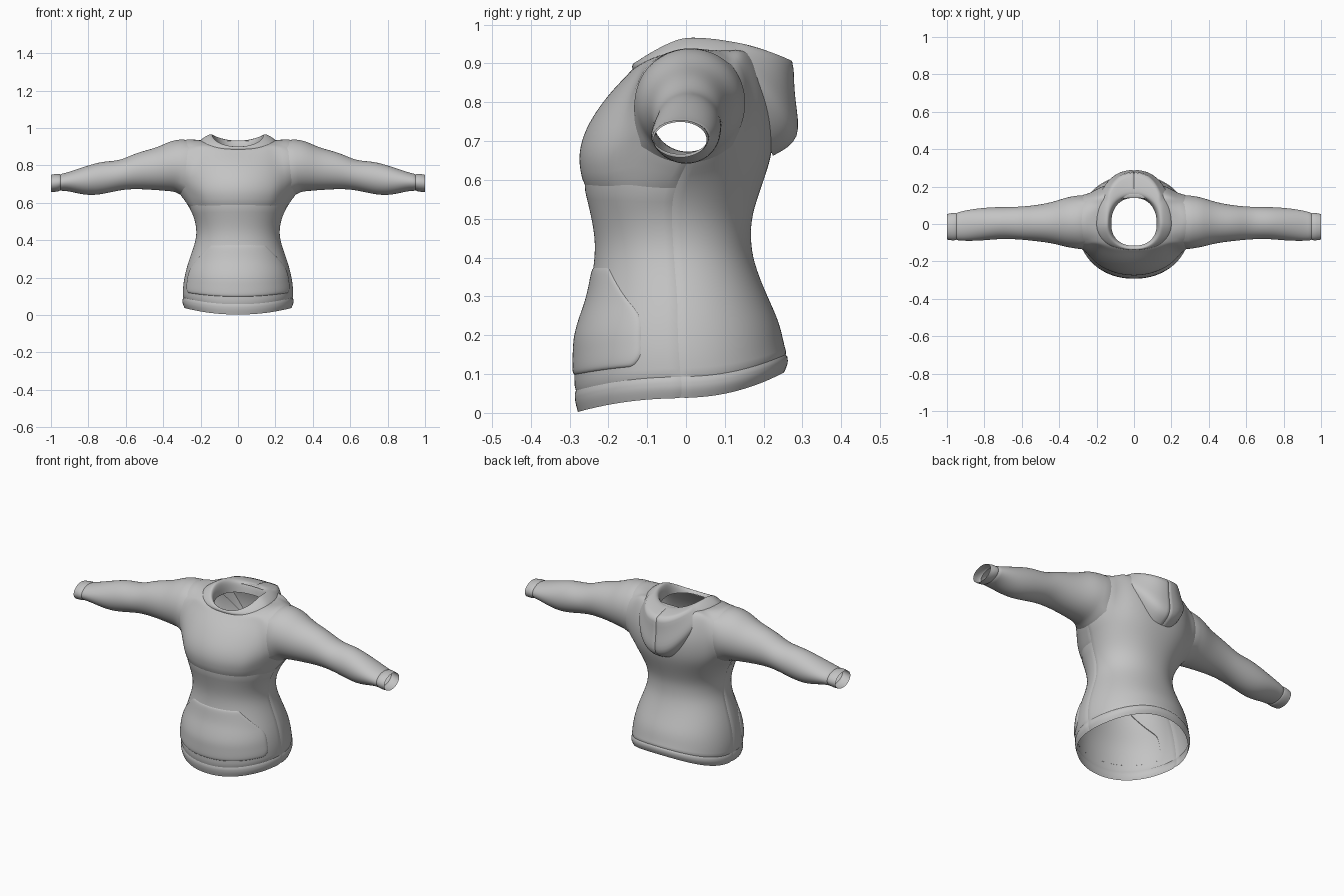
import bpy, bmesh, math

if "Cube" in bpy.data.objects:
    bpy.data.objects.remove(bpy.data.objects["Cube"])

N = 32        # segments around the torso
HALF = 3      # half width of an armhole, in segments
LOW, TOP = 10, 15   # torso rings that bound an armhole

fabric = bpy.data.materials.new("grey_fabric")
fabric.diffuse_color = (0.55, 0.55, 0.55, 1)
fabric.use_nodes = True
fabric.node_tree.nodes["Principled BSDF"].inputs["Base Color"].default_value = fabric.diffuse_color

# torso rings: half width, front y, back y, z at front, side and back
RINGS = [
    (.288, -.280, .254, .002, .038, .105), (.301, -.288, .266, .030, .066, .130),
    (.296, -.288, .262, .048, .088, .150), (.298, -.290, .253, .12, .14, .18),
    (.286, -.286, .242, .21, .22, .235), (.262, -.252, .208, .30, .30, .305),
    (.228, -.236, .174, .39, .39, .39), (.222, -.235, .167, .45, .45, .45),
    (.232, -.246, .17, .51, .51, .51), (.260, -.266, .198, .59, .575, .59),
    (.302, -.281, .222, .655, .65, .66), (.310, -.266, .229, .72, .72, .73),
    (.305, -.234, .226, .775, .79, .79), (.295, -.200, .215, .82, .85, .84),
    (.283, -.166, .198, .856, .905, .89), (.275, -.150, .178, .872, .938, .925),
    (.235, -.14, .16, .884, .938, .935), (.175, -.125, .14, .894, .932, .93),
]

# sleeve sections: x, top z, bottom z, front y, back y
SLEEVE = [
    (.355, .938, .660, -.128, .148), (.43, .895, .666, -.104, .118),
    (.545, .870, .674, -.090, .098), (.63, .824, .668, -.082, .092),
    (.72, .824, .645, -.080, .092), (.81, .798, .636, -.090, .088),
    (.91, .763, .664, -.092, .073), (.955, .752, .664, -.086, .058),
    (.967, .757, .658, -.090, .061), (1.0, .750, .657, -.084, .054),
]


def spow(v, e):
    return math.copysign(abs(v) ** e, v)


def ring_point(r, a):
    """Point on a torso ring at angle a (0 is +x, 90 degrees is the back)."""
    c, s = math.cos(a), math.sin(a)
    hw, yf, yb, zf, zs, zb = r
    mid, dep = (yf + yb) / 2, (yb - yf) / 2
    # round front, shoulder blades flatter than the waist
    t = min(max((zs - .5) / .25, 0), 1)
    e = .94 - .12 * t if s > 0 else .95 + .07 * t
    z = zs + ((zb if s > 0 else zf) - zs) * s * s
    return [hw * spow(c, e), mid + dep * spow(s, e), z]


def finish(name, bm, seams=(), level=2, groove=.003):
    """Smooth the cage, then press the seams in and part the cloth along them."""
    bmesh.ops.recalc_face_normals(bm, faces=bm.faces)
    for e in seams:
        e.smooth = False
    for f in bm.faces:
        f.smooth = True
    cage = bpy.data.meshes.new(name + "_cage")
    bm.to_mesh(cage)
    bm.free()
    cage.materials.append(fabric)
    ob = bpy.data.objects.new(name, cage)
    bpy.context.collection.objects.link(ob)
    mod = ob.modifiers.new("smooth", 'SUBSURF')
    mod.levels = mod.render_levels = level
    graph = bpy.context.evaluated_depsgraph_get()
    me = bpy.data.meshes.new_from_object(ob.evaluated_get(graph))
    ob.modifiers.clear()
    ob.data = me
    bpy.data.meshes.remove(cage)
    bm = bmesh.new()
    bm.from_mesh(me)
    bm.normal_update()
    cut = [e for e in bm.edges if not e.smooth]
    moves = {v: v.normal.copy() for e in cut for v in e.verts}
    for v, nrm in moves.items():
        v.co -= nrm * groove
    if cut:
        bmesh.ops.split_edges(bm, edges=cut)
    bm.to_mesh(me)
    bm.free()
    return ob


# sweater: torso with sleeves grown out of the armholes
bm = bmesh.new()
V = [[bm.verts.new(ring_point(r, 2 * math.pi * j / N)) for j in range(N)] for r in RINGS]
seam_pairs = []


def in_armhole(i, j):
    near = [(j + HALF) % N < 2 * HALF, (j + HALF - N // 2) % N < 2 * HALF]
    return LOW <= i < TOP and any(near)


for i in range(len(RINGS) - 1):
    for j in range(N):
        if not in_armhole(i, j):
            k = (j + 1) % N
            bm.faces.new((V[i][j], V[i][k], V[i + 1][k], V[i + 1][j]))

for side, centre in ((1, 0), (-1, N // 2)):
    # armhole outline, starting at the lower front corner
    path = [(LOW, d) for d in range(-HALF, HALF + 1)]
    path += [(i, HALF) for i in range(LOW + 1, TOP)]
    path += [(TOP, d) for d in range(HALF, -HALF - 1, -1)]
    path += [(i, -HALF) for i in range(TOP - 1, LOW, -1)]
    loop = [V[i][(centre + side * d) % N] for i, d in path]
    n = len(loop)
    angles = [-math.pi / 2 + (k - HALF) * 2 * math.pi / n for k in range(n)]
    for v, a in zip(loop, angles):
        z = .797 + .145 * math.sin(a)
        x = .275 + .04 * (.935 - z) / .28 - .02 * abs(math.cos(a))
        v.co = (side * x, .010 + .146 * math.cos(a), z)
    rows = [loop]
    for x, zt, zb, yf, yb in SLEEVE:
        rows.append([bm.verts.new((side * x,
                                   (yf + yb) / 2 + (yb - yf) / 2 * math.cos(a),
                                   (zt + zb) / 2 + (zt - zb) / 2 * math.sin(a)))
                     for a in angles])
    for p, q in zip(rows, rows[1:]):
        for k in range(n):
            m = (k + 1) % n
            bm.faces.new((p[k], p[m], q[m], q[k]))
    # armhole and cuff seams
    for row in (rows[0], rows[-3]):
        seam_pairs += [(row[k], row[(k + 1) % n]) for k in range(n)]

# hem, chest and side seams
seam_pairs += [(V[2][j], V[2][(j + 1) % N]) for j in range(N)]
seam_pairs += [(V[9][j], V[9][(j + 1) % N]) for j in range(N // 2, N)]
seam_pairs += [(V[i][j], V[i + 1][j]) for i in range(LOW) for j in (0, N // 2)]
seams = {bm.edges.get(p) for p in seam_pairs} - {None}
finish("sweater", bm, seams)


# front pocket: raised patch following the torso surface
def torso_at(z, a):
    for lo, hi in zip(RINGS, RINGS[1:]):
        if lo[3] <= z <= hi[3]:
            t = (z - lo[3]) / (hi[3] - lo[3])
            p, q = ring_point(lo, a), ring_point(hi, a)
            return [u + (w - u) * t for u, w in zip(p, q)]


bm = bmesh.new()
ROWS = [(.097, 63), (.103, 66), (.13, 70), (.16, 70), (.20, 70), (.25, 69),
        (.29, 58), (.33, 48), (.370, 38), (.376, 37)]
COLS = 20
grid = []
for i, (z, spread) in enumerate(ROWS):
    row = []
    for j in range(COLS + 1):
        u = 2 * j / COLS - 1
        if 0 < j < COLS:
            u *= 1.08       # keeps the rim of the patch narrow
        a = -math.pi / 2 + math.radians(spread) * u
        x, y, zz = torso_at(z, a)
        edge = i in (0, len(ROWS) - 1) or j in (0, COLS)
        off = -.003 if edge else .004
        row.append(bm.verts.new((x + off * math.cos(a), y + off * math.sin(a), zz)))
    grid.append(row)
for p, q in zip(grid, grid[1:]):
    for j in range(COLS):
        bm.faces.new((p[j], p[j + 1], q[j + 1], q[j]))
finish("front_pocket", bm)

# hood: neck band at the front that swells into a pouch on the back
# each section lists (radius, z) from the inside, over the rim, to the outside
FRONT = [(.116, .888), (.121, .895), (.130, .902), (.137, .900), (.140, .892), (.138, .884), (.130, .876)]
SIDE = [(.122, .895), (.126, .937), (.138, .972), (.160, .964), (.198, .942), (.211, .922), (.200, .900)]
BACK = [(.140, .880), (.147, .920), (.160, .942), (.278, .908), (.280, .805), (.302, .700), (.225, .660)]
bm = bmesh.new()
M = 40
cols = []
for j in range(M):
    a = 2 * math.pi * j / M
    c, s = math.cos(a), math.sin(a)
    end = BACK if s > 0 else FRONT
    w = s * s if s > 0 else abs(s) ** 1.2
    cols.append([bm.verts.new((sd[0] * spow(c, .88), e[0] * spow(s, .88),
                               sd[1] + (e[1] - sd[1]) * w))
                 for sd, e in zip(SIDE, end)])
for j in range(M):
    p, q = cols[j], cols[(j + 1) % M]
    for k in range(len(SIDE) - 1):
        bm.faces.new((p[k], q[k], q[k + 1], p[k + 1]))
# sharpen the folded edge of the pouch
crease = bm.edges.layers.float.new("crease_edge")
for j in range(3, M // 2 - 3):
    bm.edges.get((cols[j][3], cols[j + 1][3]))[crease] = .5
back = cols[M // 4]
centre_seam = {bm.edges.get((back[k], back[k + 1])) for k in range(2, len(SIDE) - 1)}
finish("hood", bm, centre_seam, groove=.004)
